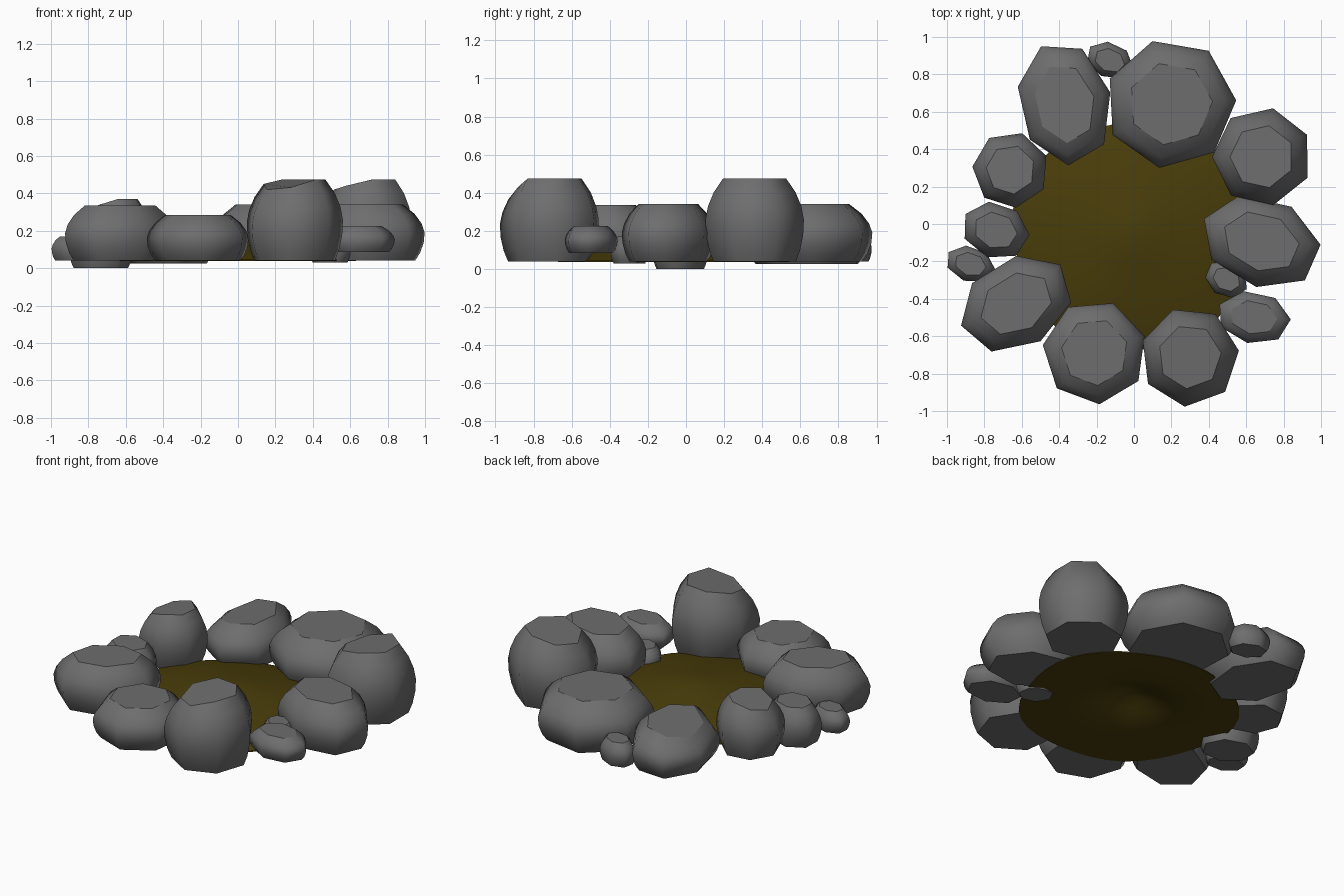
import bpy, bmesh, math

if "Cube" in bpy.data.objects:
    bpy.data.objects.remove(bpy.data.objects["Cube"])


def material(name, rgb):
    m = bpy.data.materials.new(name)
    m.diffuse_color = (*rgb, 1)
    m.use_nodes = True
    m.node_tree.nodes["Principled BSDF"].inputs["Base Color"].default_value = m.diffuse_color
    return m


STONE = material("grey stone", (0.155, 0.155, 0.155))
EARTH = material("brown earth", (0.066, 0.046, 0.003))
SIDES = 7
# (height fraction, radius fraction) of the rounded stone side
PROFILE = [(0, .84), (.14, .925), (.32, .985), (.5, 1), (.66, .95), (.83, .835), (1, .64)]


def finish(bm, name, mat):
    me = bpy.data.meshes.new(name)
    bmesh.ops.recalc_face_normals(bm, faces=bm.faces)
    bm.to_mesh(me)
    bm.free()
    me.materials.append(mat)
    ob = bpy.data.objects.new(name, me)
    bpy.context.collection.objects.link(ob)
    return ob


def stone(name, x, y, a, b, rot, phase, z0, z1, low=(0, 0)):
    """Seven-sided boulder: rounded sides, flat caps, top dropping toward 'low'."""
    bm = bmesh.new()
    rot, phase = math.radians(rot), math.radians(phase)
    rings = []
    for t, s in PROFILE:
        ring = []
        for i in range(SIDES):
            ang = phase + 2 * math.pi * i / SIDES
            u, v = a * s * math.cos(ang), b * s * math.sin(ang)
            dx = u * math.cos(rot) - v * math.sin(rot)
            dy = u * math.sin(rot) + v * math.cos(rot)
            r = math.hypot(dx, dy)
            drop = max(0, (dx * low[0] + dy * low[1]) / r)
            ring.append(bm.verts.new((x + dx, y + dy, z0 + t * (z1 - z0 - drop))))
        rings.append(ring)
    for lo, hi in zip(rings, rings[1:]):
        for i in range(SIDES):
            j = (i + 1) % SIDES
            bm.faces.new((lo[i], lo[j], hi[j], hi[i])).smooth = True
    for ring in (rings[0][::-1], rings[-1]):
        cap = bm.faces.new(ring)
        for e in cap.edges:
            e.smooth = False
    return finish(bm, name, STONE)


# Large stones around the ring
stone("back_stone", .195, .643, .352, .348, 0, 3, .04, .34)
stone("back_left_stone", -.37, .645, .335, .25, 102, 14, .025, .285, (-.06, 0))
stone("left_stone", -.66, .29, .205, .205, 0, 21, .04, .37, (-.05, 0))
stone("left_front_stone", -.63, -.425, .32, .24, 30, 15, .04, .335)
stone("front_left_stone", -.21, -.685, .28, .28, 0, 18, .04, .285)
stone("front_stone", .298, -.71, .265, .268, 0, 7, .04, .475, (-.04, -.04))
stone("right_stone", .68, -.095, .33, .24, -20, 23, .04, .34)
stone("right_back_stone", .685, .36, .268, .265, 0, 26, .04, .475, (-.055, 0))

# Small filler stones
stone("small_left_stone", -.74, -.035, .185, .15, -20, 15, 0, .24)
stone("small_outer_left_stone", -.875, -.215, .135, .095, -18, 10, .04, .17)
stone("small_back_stone", -.13, .875, .13, .095, -22, 8, .04, .185)
stone("small_right_stone", .64, -.50, .20, .14, -10, 10, .085, .225)
stone("small_inner_right_stone", .495, -.295, .12, .095, -30, 5, .03, .17)


# Earth mound filling the middle: domed top over a flat underside with a central hollow
def top_z(f):
    return .045 + .105 * (1 - f * f) + .025 * math.exp(-(f / .3) ** 2)


def under_z(f):
    return .037 + .1 * math.exp(-(f / .3) ** 2)


bm = bmesh.new()
N, RINGS, R = 40, 10, .64
CX, CY = -.01, -.045


def rim(f, ang):
    r = R * f * (1 + .02 * f * math.sin(5 * ang))
    # rim pulled in at the back, where the two big stones meet
    return r * (1 - .1 * f * max(0, math.sin(ang)) ** 4)


edges = []
for height in (top_z, under_z):
    prev = [bm.verts.new((CX, CY, height(0)))] * N
    for k in range(1, RINGS + 1):
        f = k / RINGS
        ring = []
        for i in range(N):
            ang = 2 * math.pi * i / N
            r = rim(f, ang)
            ring.append(bm.verts.new((CX + r * math.cos(ang), CY + r * math.sin(ang), height(f))))
        for i in range(N):
            j = (i + 1) % N
            q = [prev[i], ring[i], ring[j]] + ([prev[j]] if k > 1 else [])
            bm.faces.new(q).smooth = True
        prev = ring
    edges.append(prev)
for i in range(N):
    j = (i + 1) % N
    bm.faces.new((edges[0][i], edges[1][i], edges[1][j], edges[0][j]))
for ring in edges:
    for i in range(N):
        bm.edges.get((ring[i], ring[(i + 1) % N])).smooth = False
finish(bm, "earth_mound", EARTH)
